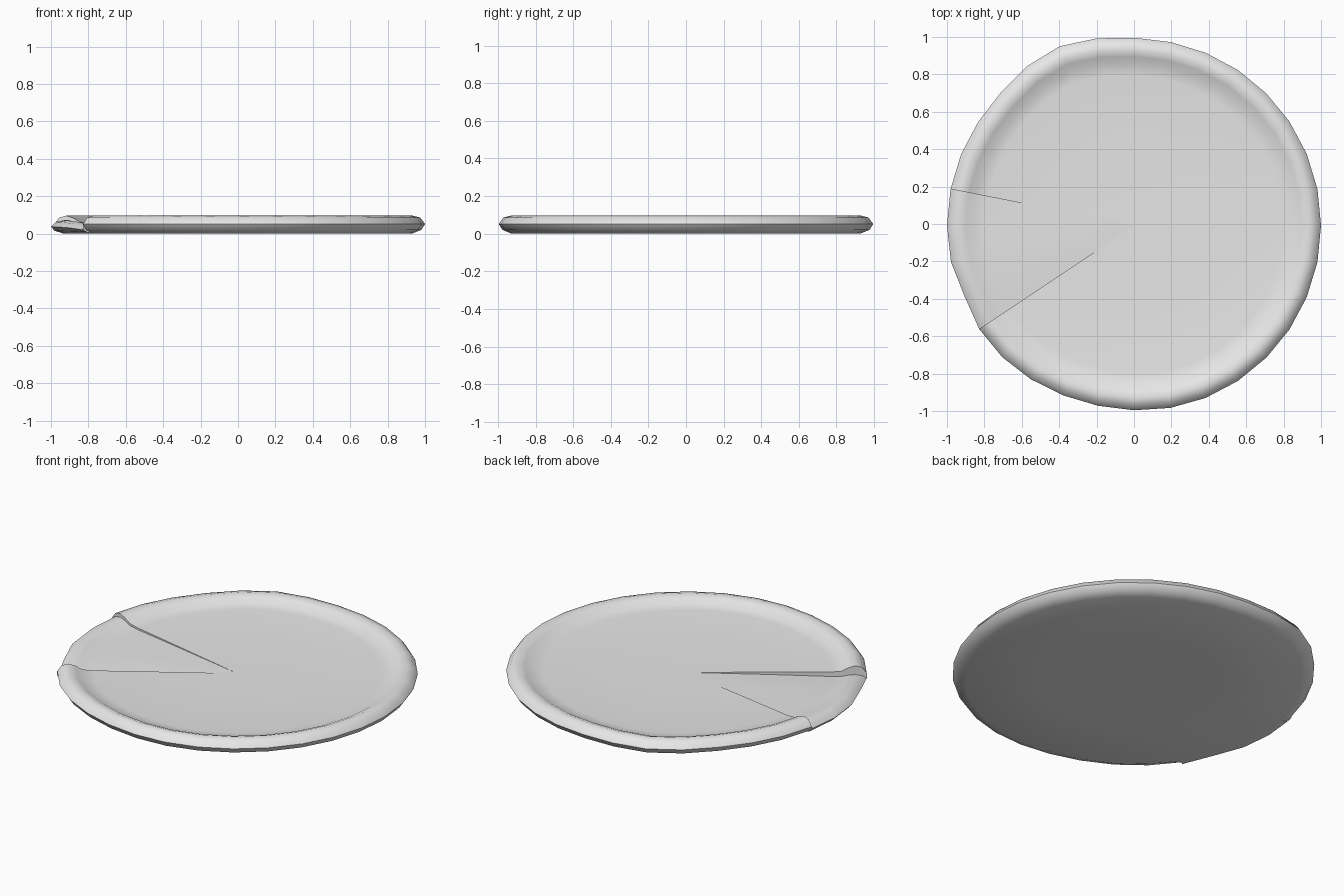
import bpy
import bmesh
import math

if "Cube" in bpy.data.objects:
    bpy.data.objects.remove(bpy.data.objects["Cube"], do_unlink=True)

SIDES = 32
STEP = 2 * math.pi / SIDES
BASE = 0.004

# Radius and height, from the middle of the top over the crust to the underside
PROFILE = [(0.45, 0.056), (0.8, 0.06), (0.86, 0.066), (0.9, 0.088), (0.935, 0.1),
           (0.975, 0.09), (1.0, 0.055), (0.98, 0.024), (0.93, BASE), (0.5, BASE)]

# How far each edge of the cut slice is pressed down, from back to front
SLICE_SINK = [0.24, 0.28, 0.28, 0.38, 0.6]


def bump(angle, centre, width):
    return math.exp(-((angle - centre) / width) ** 2)


def outline(angle):
    """Hand-shaped, slightly uneven outer radius."""
    a = math.degrees(angle) % 360
    return 1 + 0.038 * bump(a, 114, 16) - 0.018 * bump(a, 255, 25) - 0.018 * bump(a, 203, 8)


# Main body goes round from the front cut to the back cut, then the sunken slice
columns = [((19 + i) * STEP, 0.0) for i in range(29)]
columns += [((15 + i) * STEP, sink) for i, sink in enumerate(SLICE_SINK)]

bm = bmesh.new()
top = bm.verts.new((0, 0, 0.05))
bottom = bm.verts.new((0, 0, BASE))
rings = []
for angle, sink in columns:
    size = outline(angle)
    ring = []
    for r, z in PROFILE:
        height = BASE + (z - BASE) * (1 - sink * r)
        ring.append(bm.verts.new((r * size * math.cos(angle), r * size * math.sin(angle), height)))
    rings.append(ring)

# Skin between neighbouring columns, which also makes the two cut walls
for i, ring in enumerate(rings):
    other = rings[(i + 1) % len(rings)]
    bm.faces.new((top, ring[0], other[0]))
    bm.faces.new((bottom, other[-1], ring[-1]))
    for j in range(len(PROFILE) - 1):
        bm.faces.new((ring[j], ring[j + 1], other[j + 1], other[j]))
bmesh.ops.remove_doubles(bm, verts=bm.verts, dist=0.0005)
bmesh.ops.recalc_face_normals(bm, faces=bm.faces)

# Centre it and stand it on the ground
for axis in range(3):
    values = [v.co[axis] for v in bm.verts]
    shift = min(values) if axis == 2 else (min(values) + max(values)) / 2
    for v in bm.verts:
        v.co[axis] -= shift

mesh = bpy.data.meshes.new("flat_pie")
bm.to_mesh(mesh)
bm.free()
pie = bpy.data.objects.new("flat_pie", mesh)
bpy.context.collection.objects.link(pie)

# Plain grey
grey = bpy.data.materials.new("light_grey")
grey.use_nodes = True
grey.diffuse_color = (0.8, 0.8, 0.8, 1)
grey.node_tree.nodes["Principled BSDF"].inputs["Base Color"].default_value = (0.8, 0.8, 0.8, 1)
mesh.materials.append(grey)

bpy.ops.object.select_all(action="DESELECT")
pie.select_set(True)
bpy.context.view_layer.objects.active = pie
bpy.ops.object.shade_smooth_by_angle(angle=math.radians(60))
